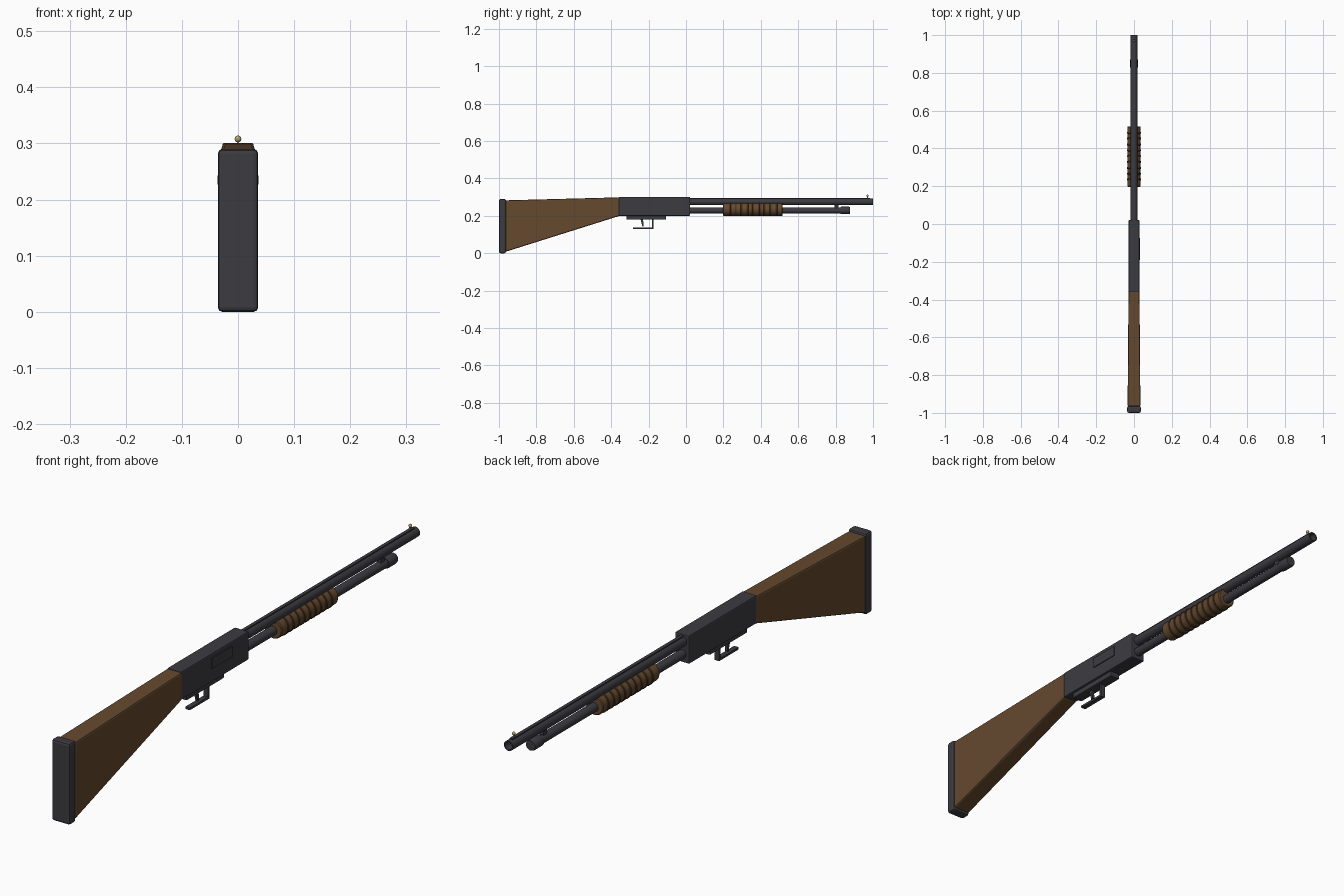
import bpy
import bmesh
import math
from mathutils import Vector

if "Cube" in bpy.data.objects:
    bpy.data.objects.remove(bpy.data.objects["Cube"])


def material(name, rgb, rough=0.5):
    m = bpy.data.materials.new(name)
    m.use_nodes = True
    m.diffuse_color = (*rgb, 1)
    bsdf = m.node_tree.nodes["Principled BSDF"]
    bsdf.inputs["Base Color"].default_value = (*rgb, 1)
    bsdf.inputs["Roughness"].default_value = rough
    return m


metal = material("dark metal", (0.045, 0.044, 0.053))
rubber = material("black rubber", (0.045, 0.044, 0.051), 0.8)
wood = material("walnut wood", (0.13, 0.067, 0.028), 0.6)
groove = material("dark walnut", (0.065, 0.035, 0.016), 0.7)
brass = material("brass", (0.45, 0.36, 0.16), 0.3)


def finish(bm, name, mat, bevel=0, segments=2, smooth=False):
    bmesh.ops.recalc_face_normals(bm, faces=bm.faces)
    mesh = bpy.data.meshes.new(name)
    bm.to_mesh(mesh)
    bm.free()
    mesh.materials.append(mat)
    ob = bpy.data.objects.new(name, mesh)
    bpy.context.collection.objects.link(ob)
    if bevel:
        mod = ob.modifiers.new("soft edges", "BEVEL")
        mod.width = bevel
        mod.segments = segments
    if smooth:
        bpy.ops.object.select_all(action="DESELECT")
        ob.select_set(True)
        bpy.context.view_layer.objects.active = ob
        bpy.ops.object.shade_smooth_by_angle(angle=math.radians(35))
    return ob


def loft(name, mat, rear, front, bevel=0, segments=2):
    """Tapered block between two end sections, each (y, half width, bottom, top)."""
    bm = bmesh.new()
    ends = []
    for y, w, low, high in (rear, front):
        ends.append([bm.verts.new(p) for p in
                     ((-w, y, low), (w, y, low), (w, y, high), (-w, y, high))])
    for end in ends:
        bm.faces.new(end)
    for i in range(4):
        j = (i + 1) % 4
        bm.faces.new((ends[0][i], ends[0][j], ends[1][j], ends[1][i]))
    return finish(bm, name, mat, bevel, segments)


def block(name, mat, y0, y1, z0, z1, w, bevel=0, x=0):
    ob = loft(name, mat, (y0, w, z0, z1), (y1, w, z0, z1), bevel)
    ob.location.x = x
    return ob


def lathe(name, mat, z, profile, sides=32):
    """Solid turned around the y direction from (y, radius) points."""
    bm = bmesh.new()
    rings = []
    for y, r in profile:
        angles = [math.tau * i / sides for i in range(sides)]
        rings.append([bm.verts.new((r * math.cos(a), y, z + r * math.sin(a)))
                      for a in angles])
    for a, b in zip(rings, rings[1:]):
        for i in range(sides):
            j = (i + 1) % sides
            bm.faces.new((a[i], a[j], b[j], b[i]))
    bm.faces.new(rings[0])
    bm.faces.new(rings[-1])
    return finish(bm, name, mat, smooth=True)


# Shoulder stock and recoil pad
block("butt_pad", rubber, -1.0, -0.963, 0.0, 0.29, 0.036, 0.008)
loft("stock", wood, (-0.965, 0.034, 0.008, 0.283), (-0.355, 0.029, 0.2, 0.299), 0.006)

# Receiver with ejection port
block("receiver", metal, -0.36, 0.022, 0.2, 0.301, 0.028, 0.004)
block("ejection_port", metal, -0.19, -0.075, 0.248, 0.286, 0.002, x=0.029)

# Barrel with open bore, sighting rib and bead
BARREL_Z = 0.275
lathe("barrel", metal, BARREL_Z,
      [(0.0, 0.018), (1.0, 0.018), (1.0, 0.0135), (0.95, 0.0135)])
block("barrel_rib", metal, 0.02, 0.985, 0.289, 0.296, 0.006)
block("bead_post", brass, 0.967, 0.973, 0.294, 0.305, 0.002)
bm = bmesh.new()
bmesh.ops.create_uvsphere(bm, u_segments=16, v_segments=10, radius=0.006)
bmesh.ops.translate(bm, verts=bm.verts, vec=Vector((0, 0.97, 0.308)))
finish(bm, "front_bead", brass, smooth=True)

# Magazine tube, cap and barrel clamp
TUBE_Z = 0.229
lathe("magazine_tube", metal, TUBE_Z, [(0.0, 0.016), (0.83, 0.016)])
lathe("magazine_cap", metal, TUBE_Z,
      [(0.825, 0.019), (0.83, 0.02), (0.87, 0.02), (0.876, 0.018)])
block("barrel_clamp", metal, 0.793, 0.815, TUBE_Z, BARREL_Z, 0.008)

# Sliding grip with raised rings
GRIP_Z = 0.235
lathe("grip", wood, GRIP_Z,
      [(0.197, 0.032), (0.2, 0.035), (0.514, 0.035), (0.517, 0.032)])
for i in range(9):
    y = 0.235 + i * 0.031
    lathe(f"grip_ring_{i + 1}", groove, GRIP_Z,
          [(y - 0.006, 0.034), (y - 0.004, 0.037), (y + 0.004, 0.037), (y + 0.006, 0.034)])

# Trigger group
block("trigger_plate", metal, -0.318, -0.106, 0.181, 0.205, 0.02, 0.003)
block("guard_bar", metal, -0.284, -0.174, 0.131, 0.139, 0.009)
block("guard_post", metal, -0.182, -0.174, 0.131, 0.185, 0.009)
bm = bmesh.new()
outline = [(-0.244, 0.185), (-0.23, 0.185), (-0.226, 0.145), (-0.233, 0.143)]
face = bm.faces.new([bm.verts.new((-0.005, y, z)) for y, z in outline])
grown = bmesh.ops.extrude_face_region(bm, geom=[face])["geom"]
moved = [v for v in grown if isinstance(v, bmesh.types.BMVert)]
bmesh.ops.translate(bm, verts=moved, vec=Vector((0.01, 0, 0)))
finish(bm, "trigger", metal)
